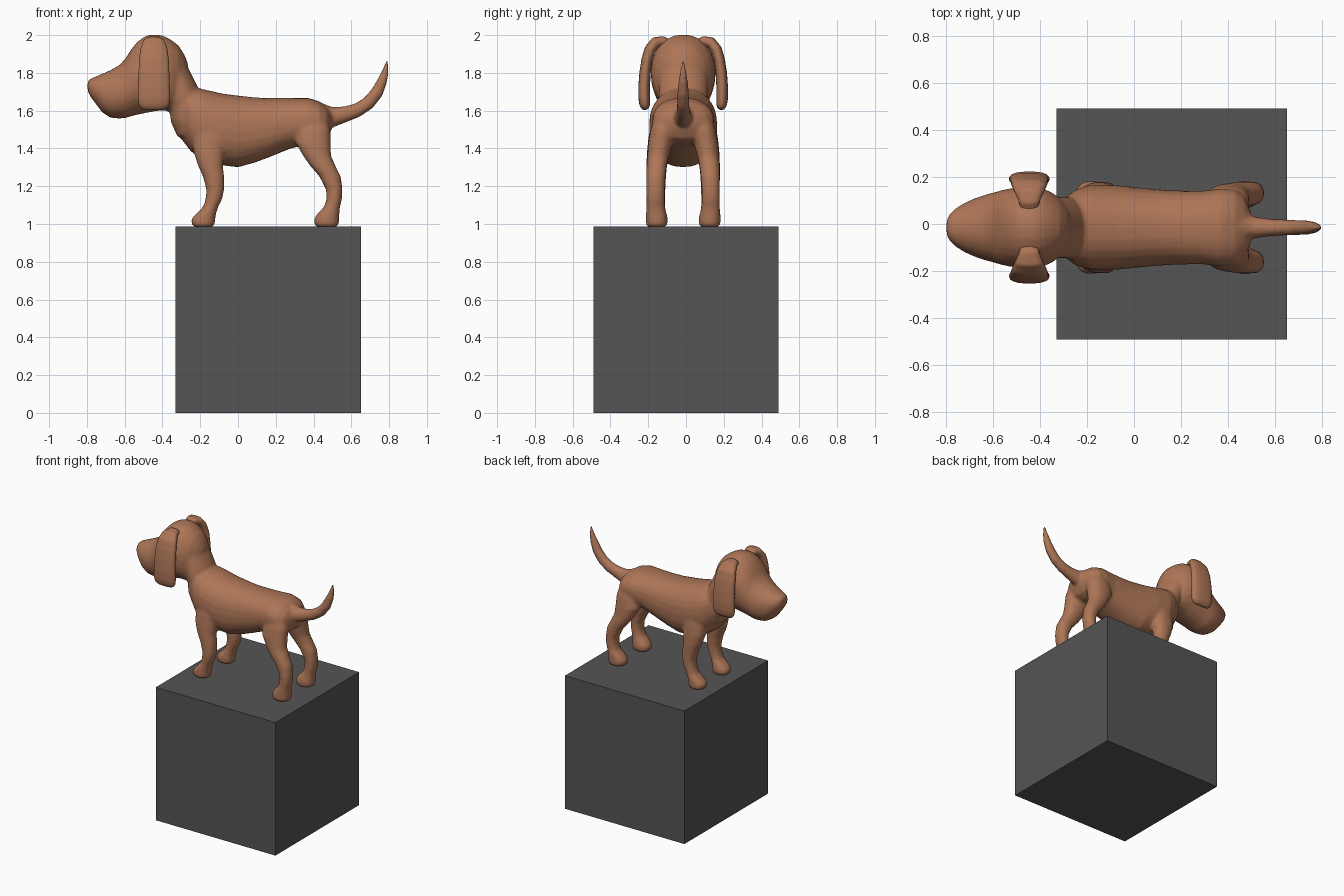
import bpy, bmesh, math
from mathutils import Vector

YC = -0.015  # the dog's middle plane
SIDES = 24


def material(name, rgb):
    m = bpy.data.materials.new(name)
    m.diffuse_color = (*rgb, 1)
    return m


BROWN = material("brown coat", (0.42, 0.18, 0.095))
GREY = material("dark grey", (0.09, 0.09, 0.09))


def loft(bm, rings, power=1.0):
    """Skin closed rings given as (centre, half axis u, half axis v)."""
    loops = []
    for c, u, v in rings:
        loop = []
        for i in range(SIDES):
            a = 2 * math.pi * i / SIDES
            ca, sa = math.cos(a), math.sin(a)
            ca = math.copysign(abs(ca) ** power, ca)
            sa = math.copysign(abs(sa) ** power, sa)
            loop.append(bm.verts.new(Vector(c) + Vector(u) * ca + Vector(v) * sa))
        loops.append(loop)
    for a, b in zip(loops, loops[1:]):
        for i in range(SIDES):
            j = (i + 1) % SIDES
            bm.faces.new((a[i], a[j], b[j], b[i]))
    bm.faces.new(loops[0][::-1])
    bm.faces.new(loops[-1])


def along_x(bm, rows, power=1.0):
    """Rows of x, top z, bottom z, half width."""
    loft(bm, [((x, YC, (t + b) / 2), (0, w, 0), (0, 0, (t - b) / 2))
              for x, t, b, w in rows], power)


def leg(bm, rows, side):
    """Rows of z, front x, back x, sideways offset, half width."""
    loft(bm, [(((f + b) / 2, YC + side * y, z), ((b - f) / 2, 0, 0), (0, w, 0))
              for z, f, b, y, w in rows], 0.9)


def finish(name, bm, mat):
    bmesh.ops.recalc_face_normals(bm, faces=bm.faces)
    me = bpy.data.meshes.new(name)
    bm.to_mesh(me)
    bm.free()
    me.materials.append(mat)
    ob = bpy.data.objects.new(name, me)
    bpy.context.collection.objects.link(ob)
    return ob


def soften(ob, voxel, repeat):
    """Fuse overlapping volumes into one smooth skin."""
    r = ob.modifiers.new("fuse", 'REMESH')
    r.mode = 'VOXEL'
    r.voxel_size = voxel
    r.use_smooth_shade = True
    s = ob.modifiers.new("soften", 'SMOOTH')
    s.factor = 0.5
    s.iterations = repeat


# Plinth
bm = bmesh.new()
bmesh.ops.create_cube(bm, size=1)
for v in bm.verts:
    v.co = Vector((0.16 + v.co.x * 0.98, v.co.y * 0.98, 0.493 + v.co.z * 0.986))
finish("plinth", bm, GREY)

bm = bmesh.new()
# Trunk
along_x(bm, [
    (-.325, 1.66, 1.50, .08), (-.30, 1.72, 1.45, .12), (-.25, 1.725, 1.385, .16),
    (-.19, 1.715, 1.34, .18), (-.08, 1.69, 1.31, .18), (0, 1.68, 1.30, .172),
    (.09, 1.67, 1.325, .163), (.17, 1.667, 1.355, .158), (.28, 1.667, 1.40, .155),
    (.37, 1.668, 1.42, .165), (.43, 1.65, 1.43, .16), (.47, 1.62, 1.45, .13),
    (.495, 1.59, 1.50, .07)], 0.88)
# Neck
loft(bm, [((-.26, YC, 1.48), (.06, 0, .02), (0, .12, 0)),
          ((-.265, YC, 1.56), (.09, 0, .02), (0, .135, 0)),
          ((-.275, YC, 1.64), (.09, 0, .02), (0, .13, 0)),
          ((-.31, YC, 1.72), (.09, 0, .02), (0, .13, 0)),
          ((-.35, YC, 1.80), (.09, 0, .02), (0, .13, 0))])
# Head and muzzle
along_x(bm, [
    (-.796, 1.755, 1.705, .03), (-.785, 1.768, 1.68, .055), (-.76, 1.778, 1.645, .08),
    (-.72, 1.795, 1.592, .105), (-.675, 1.815, 1.562, .125), (-.63, 1.84, 1.558, .14),
    (-.60, 1.87, 1.56, .148), (-.565, 1.925, 1.57, .158), (-.535, 1.963, 1.578, .165),
    (-.50, 1.99, 1.585, .17), (-.465, 2.003, 1.592, .172), (-.42, 2.003, 1.60, .17),
    (-.385, 1.993, 1.60, .165), (-.35, 1.973, 1.595, .15), (-.315, 1.945, 1.61, .125),
    (-.285, 1.90, 1.65, .09), (-.265, 1.85, 1.69, .05)], 0.94)
# Legs and paws
FRONT = [(1.54, -.23, -.06, .10, .07), (1.45, -.24, -.06, .115, .07),
         (1.38, -.235, -.07, .13, .062), (1.31, -.212, -.08, .14, .055),
         (1.25, -.185, -.073, .143, .052), (1.18, -.167, -.073, .144, .05),
         (1.13, -.172, -.085, .144, .048), (1.09, -.185, -.105, .143, .048),
         (1.06, -.215, -.115, .142, .053), (1.03, -.245, -.12, .14, .057),
         (1.005, -.248, -.122, .14, .058), (.985, -.235, -.13, .14, .05)]
HIND = [(1.60, .35, .46, .08, .06), (1.50, .31, .49, .105, .068),
        (1.43, .305, .49, .12, .065), (1.36, .345, .493, .132, .058),
        (1.31, .38, .515, .14, .054), (1.25, .432, .545, .144, .051),
        (1.18, .467, .553, .146, .048), (1.13, .468, .55, .146, .048),
        (1.09, .455, .54, .145, .049), (1.06, .425, .537, .143, .054),
        (1.03, .403, .536, .14, .058), (1.005, .402, .535, .14, .058),
        (.985, .415, .525, .14, .05)]
for side in (-1, 1):
    leg(bm, FRONT, side)
    leg(bm, HIND, side)
# Tail
TAIL = [(.40, 1.575, .08), (.46, 1.565, .068), (.51, 1.568, .052), (.57, 1.582, .042),
        (.63, 1.602, .038), (.69, 1.64, .036), (.735, 1.695, .034), (.765, 1.76, .027),
        (.78, 1.81, .018), (.786, 1.845, .011), (.789, 1.865, .006)]
rings = []
for i, (x, z, r) in enumerate(TAIL):
    a, b = TAIL[max(i - 1, 0)], TAIL[min(i + 1, len(TAIL) - 1)]
    t = Vector((b[0] - a[0], 0, b[1] - a[1])).normalized()
    rings.append(((x, YC, z), (0, r * 0.9, 0), (-t.z * r, 0, t.x * r)))
loft(bm, rings)
soften(finish("dog_body", bm, BROWN), 0.009, 8)

# Ears: flaps folding out of the crown; rows of offset, z, half width, half thickness
EAR = [(.07, 1.945, .035, .025), (.11, 1.968, .045, .028), (.145, 1.962, .06, .03),
       (.175, 1.925, .073, .03), (.192, 1.87, .08, .029), (.202, 1.80, .083, .03),
       (.207, 1.72, .086, .031), (.206, 1.66, .087, .031), (.203, 1.63, .082, .028),
       (.199, 1.612, .07, .02), (.197, 1.604, .05, .01)]
for side, name in ((-1, "near_ear"), (1, "far_ear")):
    bm = bmesh.new()
    rings = []
    for i, (y, z, w, th) in enumerate(EAR):
        a, b = EAR[max(i - 1, 0)], EAR[min(i + 1, len(EAR) - 1)]
        t = Vector((0, b[0] - a[0], b[1] - a[1])).normalized()
        rings.append(((-.445, YC + side * y, z), (w, 0, 0),
                      (0, -side * t.z * th, t.y * th)))
    loft(bm, rings, 0.8)
    soften(finish(name, bm, BROWN), 0.008, 4)
